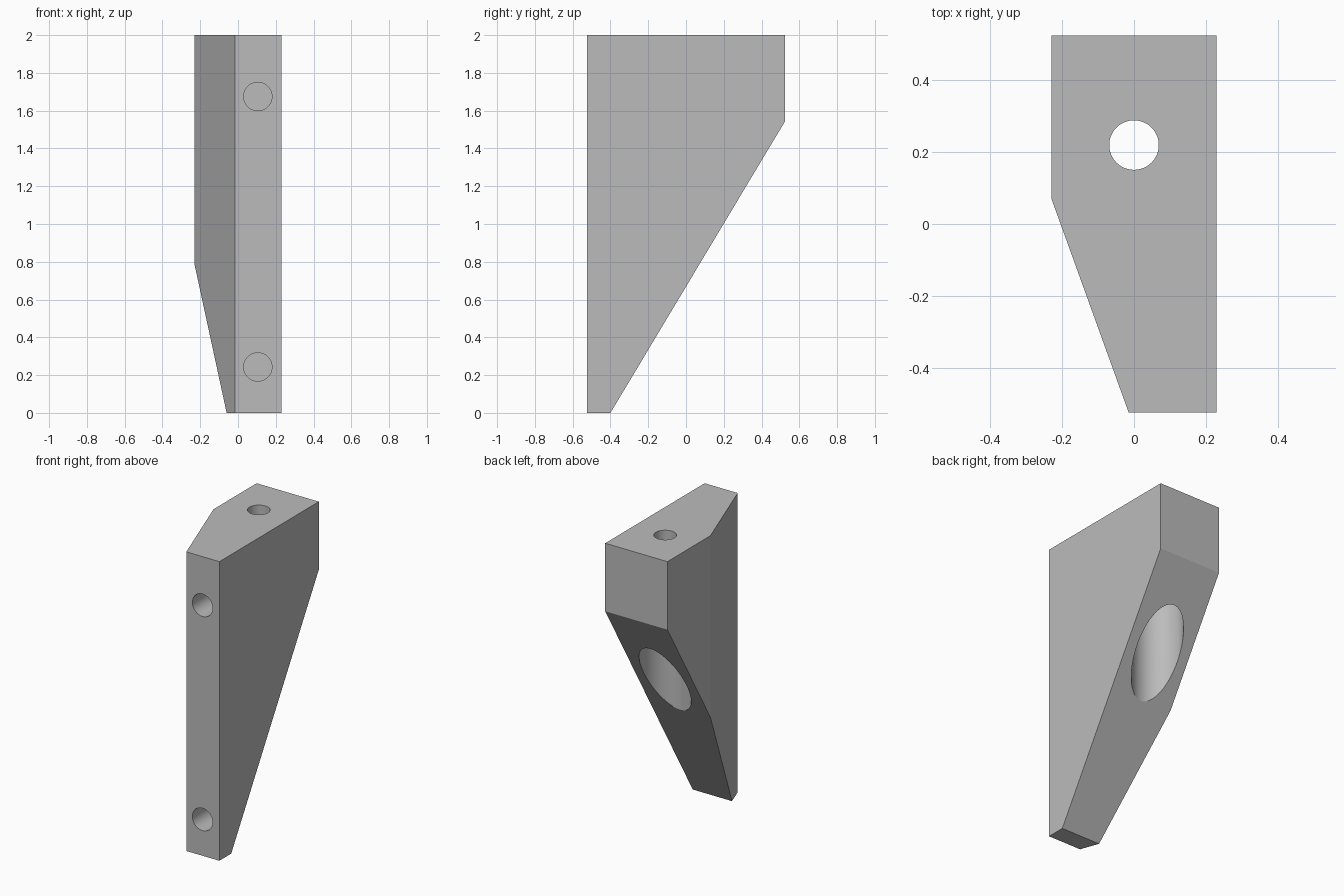
import bpy
import bmesh
import math
from mathutils import Vector

default = bpy.data.objects.get("Cube")
if default:
    bpy.data.objects.remove(default, do_unlink=True)

HALF_X, HALF_Y, HEIGHT = 0.23, 0.525, 2.0

# Material
grey = bpy.data.materials.new("plain_grey")
grey.use_nodes = True
colour = (0.5, 0.5, 0.5, 1)
grey.diffuse_color = colour
grey.node_tree.nodes["Principled BSDF"].inputs["Base Color"].default_value = colour

# Bracket body: plan outline with one angled side, extruded upwards
outline = [(-0.015, -HALF_Y), (HALF_X, -HALF_Y), (HALF_X, HALF_Y),
           (-HALF_X, HALF_Y), (-HALF_X, 0.07)]
bm = bmesh.new()
base = bm.faces.new([bm.verts.new((x, y, 0)) for x, y in outline])
top = bmesh.ops.extrude_face_region(bm, geom=[base])
bmesh.ops.translate(bm, vec=(0, 0, HEIGHT),
                    verts=[v for v in top["geom"] if isinstance(v, bmesh.types.BMVert)])

# Sloping underside: slice off the lower back
foot, heel = Vector((0, -0.4, 0)), Vector((0, HALF_Y, 1.545))
slope = heel - foot
cut = bmesh.ops.bisect_plane(bm, geom=bm.verts[:] + bm.edges[:] + bm.faces[:],
                             plane_co=foot, plane_no=(0, slope.z, -slope.y),
                             clear_outer=True)
rim = [e for e in cut["geom_cut"] if isinstance(e, bmesh.types.BMEdge)]
bmesh.ops.edgeloop_fill(bm, edges=rim)
bmesh.ops.recalc_face_normals(bm, faces=bm.faces)

mesh = bpy.data.meshes.new("bracket_body")
bm.to_mesh(mesh)
bm.free()
body = bpy.data.objects.new("bracket_body", mesh)
bpy.context.collection.objects.link(body)
mesh.materials.append(grey)


def drill(name, start, end, radius):
    """Cut a round hole running from start to end."""
    start, end = Vector(start), Vector(end)
    axis = end - start
    bpy.ops.mesh.primitive_cylinder_add(
        vertices=64, radius=radius, depth=axis.length, location=(start + end) / 2,
        rotation=axis.to_track_quat('Z', 'Y').to_euler())
    cutter = bpy.context.object
    cutter.name = name
    cutter.hide_render = True
    cutter.data.materials.append(grey)
    mod = body.modifiers.new(name, 'BOOLEAN')
    mod.operation = 'DIFFERENCE'
    mod.solver = 'EXACT'
    mod.object = cutter
    bpy.context.view_layer.objects.active = body
    bpy.ops.object.modifier_apply(modifier=name)
    bpy.data.objects.remove(cutter, do_unlink=True)


# Vertical bolt hole with a wide recess below it
drill("bolt_recess", (0, 0.22, 0.3), (0, 0.22, 1.55), 0.158)
drill("bolt_hole", (0, 0.22, 1.4), (0, 0.22, 2.1), 0.069)

# Blind screw holes in the front face
for label, z in (("upper", 1.675), ("lower", 0.243)):
    drill(label + "_screw_hole", (0.105, -0.6, z), (0.105, -0.325, z), 0.075)

# Smooth hole walls, sharp edges elsewhere
bpy.ops.object.select_all(action='DESELECT')
body.select_set(True)
bpy.context.view_layer.objects.active = body
bpy.ops.object.shade_smooth_by_angle(angle=math.radians(15))
